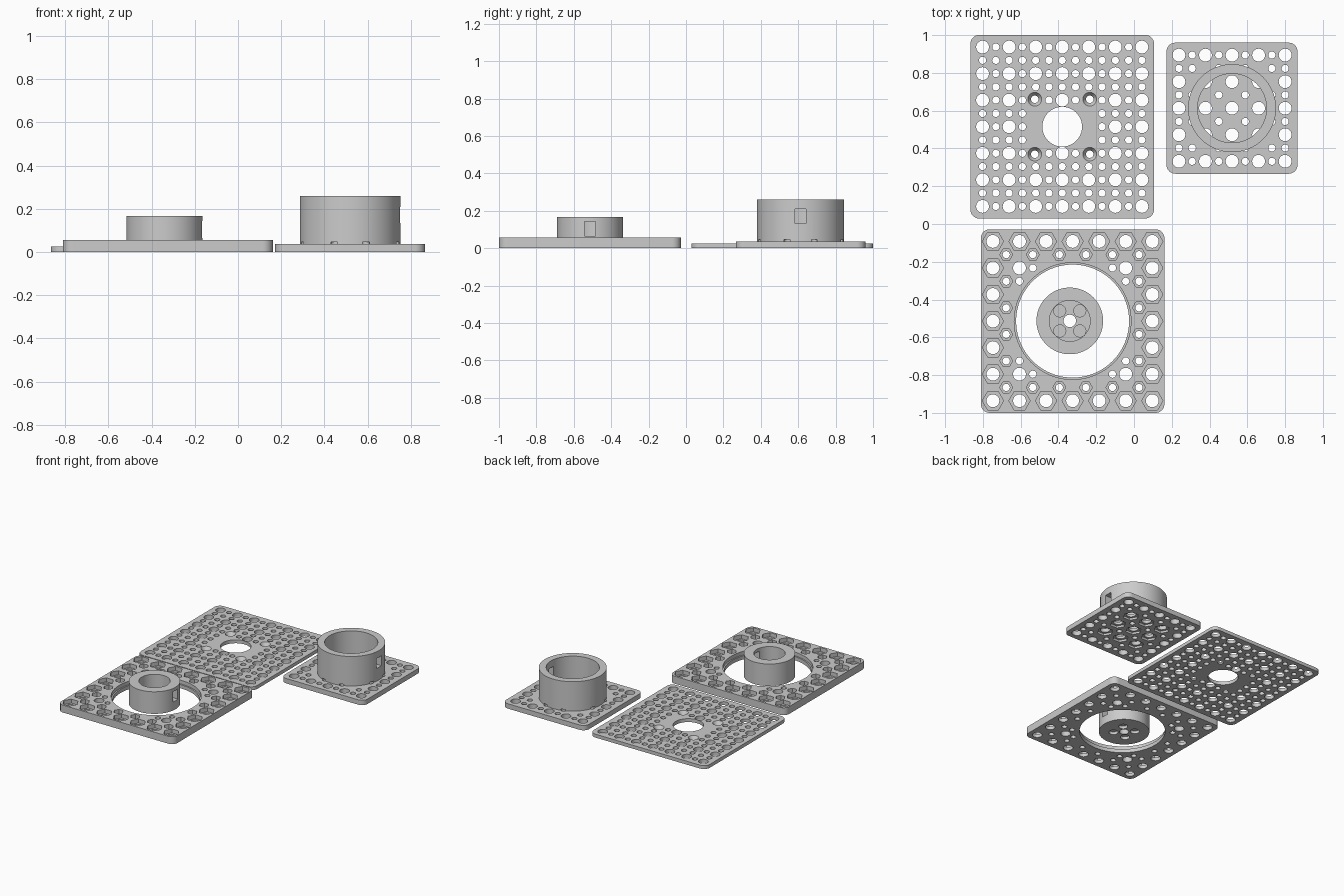
import bpy
import bmesh
from math import cos, sin, pi
from mathutils import Matrix

cube = bpy.data.objects.get("Cube")
if cube:
    bpy.data.objects.remove(cube, do_unlink=True)

gray = bpy.data.materials.new("light gray plastic")
gray.use_nodes = True
color = (0.6, 0.6, 0.6, 1)
gray.diffuse_color = color
gray.node_tree.nodes["Principled BSDF"].inputs["Base Color"].default_value = color

STEP = 0.0703          # half of the spacing between large holes
BIG, SMALL = 0.034, 0.019


def make_object(name, bm):
    mesh = bpy.data.meshes.new(name)
    bm.to_mesh(mesh)
    bm.free()
    mesh.materials.append(gray)
    obj = bpy.data.objects.new(name, mesh)
    bpy.context.collection.objects.link(obj)
    return obj


def add_prism(bm, x, y, z0, z1, r, top=None, sides=28):
    """Closed prism or cone frustum standing at x, y."""
    rings = []
    for z, radius in ((z0, r), (z1, top or r)):
        rings.append([bm.verts.new((x + radius * cos(2 * pi * k / sides),
                                    y + radius * sin(2 * pi * k / sides), z))
                      for k in range(sides)])
    low, high = rings
    bm.faces.new(low[::-1])
    bm.faces.new(high)
    for k in range(sides):
        n = (k + 1) % sides
        bm.faces.new((low[k], low[n], high[n], high[k]))


def add_box(bm, center, size):
    matrix = Matrix.Translation(center) @ Matrix.Diagonal((*size, 1))
    bmesh.ops.create_cube(bm, size=1, matrix=matrix)


def rounded_plate(name, x, y, size, height):
    bm = bmesh.new()
    add_box(bm, (x, y, height / 2), (size, size, height))
    upright = [e for e in bm.edges
               if abs(e.verts[0].co.z - e.verts[1].co.z) > height / 2]
    bmesh.ops.bevel(bm, geom=upright, offset=0.047, segments=8,
                    profile=0.5, affect='EDGES')
    return make_object(name, bm)


def disc(name, x, y, z0, z1, r):
    bm = bmesh.new()
    add_prism(bm, x, y, z0, z1, r, sides=96)
    return make_object(name, bm)


def carve(obj, bm):
    """Subtract the shapes in bm from the object."""
    cutter = make_object("cutter", bm)
    cutter.hide_render = True
    mod = obj.modifiers.new("cut", 'BOOLEAN')
    mod.operation = 'DIFFERENCE'
    mod.solver = 'EXACT'
    mod.object = cutter
    bpy.context.view_layer.objects.active = obj
    bpy.ops.object.modifier_apply(modifier=mod.name)
    bpy.data.objects.remove(cutter, do_unlink=True)


def carve_prisms(obj, prisms):
    bm = bmesh.new()
    for p in prisms:
        add_prism(bm, *p)
    carve(obj, bm)


def carve_box(obj, center, size):
    bm = bmesh.new()
    add_box(bm, center, size)
    carve(obj, bm)


def grid(n, keep):
    return [(i, j) for i in range(-n, n + 1) for j in range(-n, n + 1)
            if keep(i, j)]


def hole_radius(i, j):
    return BIG if i % 2 == 0 and j % 2 == 0 else SMALL


def holes(x, y, cells, top):
    return [(x + i * STEP, y + j * STEP, -0.02, top, hole_radius(i, j))
            for i, j in cells]


# Thin perforated plate with a central bore and four countersunk screw holes
ax, ay, ah = -0.380, 0.515, 0.026
base_plate = rounded_plate("perforated_plate", ax, ay, 0.972, ah)


def outside_bore(i, j):
    if abs(i) <= 2 and abs(j) <= 1:
        return False
    return not (abs(i) == 2 and abs(j) == 2)


carve_prisms(base_plate, holes(ax, ay, grid(6, outside_bore), 0.05))
carve_prisms(base_plate, [(ax, ay, -0.02, 0.05, 0.105, None, 64)])
carve_prisms(base_plate, [(ax + sx * 0.1455, ay + sy * 0.1455,
                           -0.001, ah + 0.001, 0.019, 0.037)
                          for sx in (-1, 1) for sy in (-1, 1)])

# Thick frame plate with a stepped opening and hexagonal nut pockets
bx, by, bh = -0.325, -0.514, 0.056
frame = rounded_plate("nut_frame", bx, by, 0.972, bh)


def in_frame(i, j):
    a, b = max(abs(i), abs(j)), min(abs(i), abs(j))
    border = a == 6 and b % 2 == 0
    inner = a == 5 and b % 2 == 1
    corner = a == 4 and b in (3, 4)
    return border or inner or corner


cells = grid(6, in_frame)
carve_prisms(frame, holes(bx, by, cells, 0.1)
             + [(bx, by, -0.02, 0.1, 0.299, None, 96)])
pockets = [(bx + i * STEP, by + j * STEP, 0.026, 0.1,
            0.056 if hole_radius(i, j) == BIG else 0.034, None, 6)
           for i, j in cells if max(abs(i), abs(j)) > 4]
carve_prisms(frame, pockets + [(bx, by, 0.028, 0.1, 0.309, None, 96)])

# Small cup standing in the opening, with a floor, screw holes and side window
cx, cy, floor = -0.340, -0.513, 0.037
cup = disc("small_cup", cx, cy, 0, 0.167, 0.1765)
carve_prisms(cup, [(cx, cy, floor, 0.3, 0.108, None, 64)])
cuts = [(cx, cy, -0.02, 0.1, 0.033)]
for sx in (-1, 1):
    for sy in (-1, 1):
        px, py = cx + sx * 0.053, cy + sy * 0.053
        cuts.append((px, py, -0.02, floor - 0.015, 0.032))
        cuts.append((px, py, floor - 0.01, 0.1, 0.032))
carve_prisms(cup, cuts)
carve_box(cup, (cx + 0.15, cy, 0.104), (0.15, 0.058, 0.077))

# Small plate with a tall collar; the holes also nick the collar's foot
dx, dy, dh = 0.519, 0.613, 0.037


def in_collar_plate(i, j):
    return max(abs(i), abs(j)) == 4 or i % 2 == j % 2


collar_plate = rounded_plate("collar_plate", dx, dy, 0.694, dh)
collar = disc("tall_collar", dx, dy, dh, 0.26, 0.233)
carve_prisms(collar, [(dx, dy, -0.1, 0.4, 0.1825, None, 96)])
cuts = holes(dx, dy, grid(4, in_collar_plate), 0.047)
carve_prisms(collar_plate, cuts)
carve_prisms(collar, cuts)
carve_box(collar, (dx + 0.2, dy, 0.171), (0.15, 0.058, 0.075))

# Nut pockets under the collar, open at the bottom
carve_prisms(collar_plate, [(dx + i * STEP, dy + j * STEP, -0.02, 0.016,
                             0.056, None, 6)
                            for i in (-2, 0, 2) for j in (-2, 0, 2)])

# Smooth round walls, keep hard edges sharp
bpy.ops.object.select_all(action='DESELECT')
for part in (base_plate, frame, cup, collar_plate, collar):
    part.select_set(True)
bpy.context.view_layer.objects.active = collar
bpy.ops.object.shade_smooth_by_angle(angle=pi / 6)
